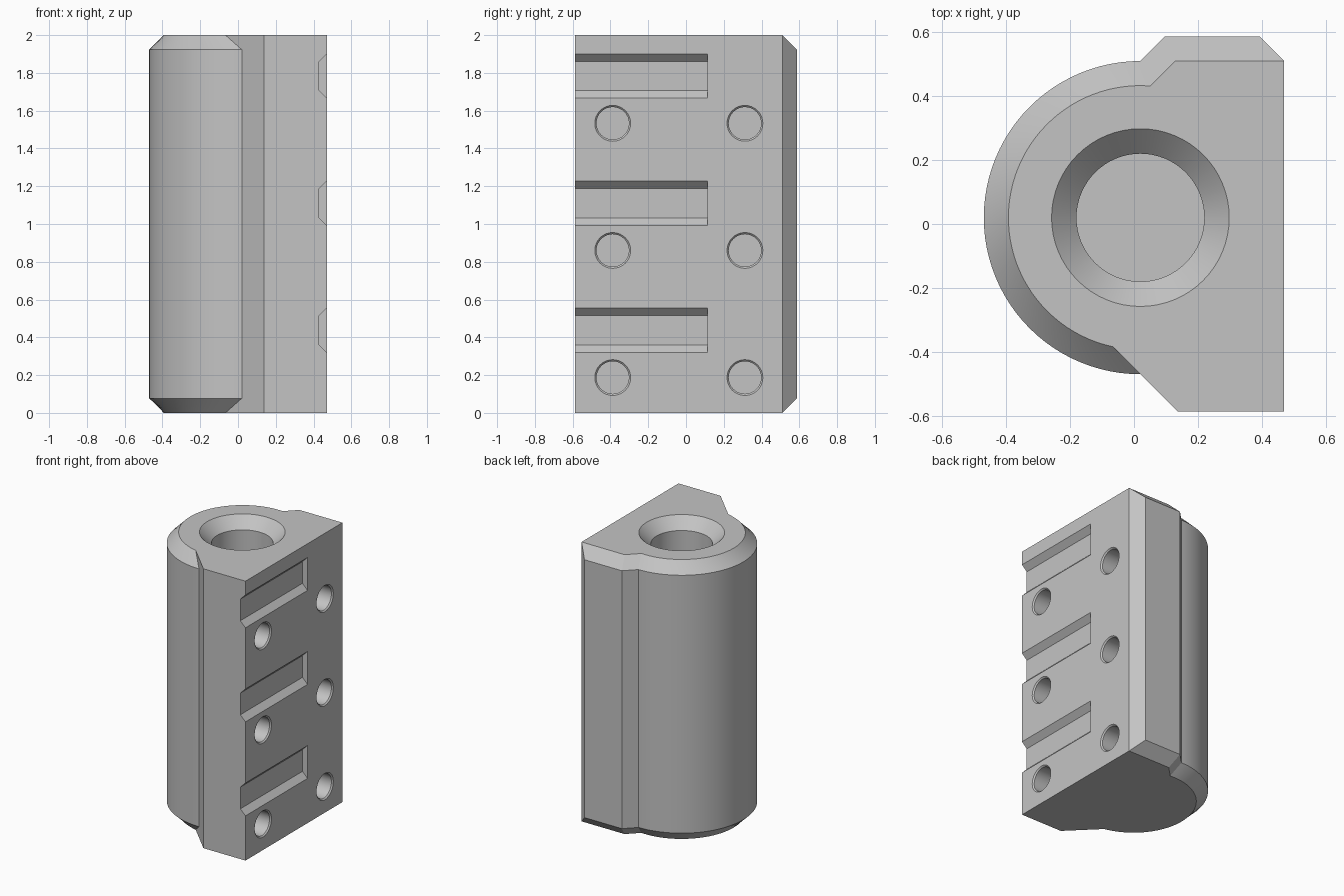
import bpy, bmesh
from math import cos, sin, radians, pi

if "Cube" in bpy.data.objects:
    bpy.data.objects.remove(bpy.data.objects["Cube"])

CX, CY = 0.02, 0.02        # bore axis
R, C, H = 0.49, 0.077, 2.0  # barrel radius, chamfer, height

grey = bpy.data.materials.new("plain_grey")
grey.diffuse_color = (0.55, 0.55, 0.55, 1)
grey.use_nodes = True
grey.node_tree.nodes["Principled BSDF"].inputs["Base Color"].default_value = grey.diffuse_color


def loft(name, rings):
    """Closed solid through rings holding equal numbers of points."""
    bm = bmesh.new()
    rows = [[bm.verts.new(p) for p in ring] for ring in rings]
    n = len(rows[0])
    for a, b in zip(rows, rows[1:]):
        for i in range(n):
            j = (i + 1) % n
            bm.faces.new((a[i], a[j], b[j], b[i]))
    bm.faces.new(rows[0][::-1])
    bm.faces.new(rows[-1])
    bmesh.ops.remove_doubles(bm, verts=bm.verts, dist=1e-4)
    bmesh.ops.recalc_face_normals(bm, faces=bm.faces)
    mesh = bpy.data.meshes.new(name)
    bm.to_mesh(mesh)
    bm.free()
    mesh.materials.append(grey)
    ob = bpy.data.objects.new(name, mesh)
    bpy.context.collection.objects.link(ob)
    return ob


def section(z, r, start, end, back, n=48):
    """Barrel arc, then the front flange, then the back flange."""
    pts = []
    for i in range(n + 1):
        a = radians(start + (end - start) * i / n)
        pts.append((CX + r * cos(a), CY + r * sin(a)))
    pts += [(0.137, -0.587), (0.47, -0.587), (0.47, 0.51)] + back
    return [(x, y, z) for x, y in pts]


def wide(z):
    return section(z, R, 90, 270, [(0.393, 0.587), (0.097, 0.587)])


def narrow(z):
    return section(z, R - C, 85.72, 257.93, [(0.47, 0.51), (0.129, 0.51)])


def circle(r, n, place):
    return [place(r * cos(2 * pi * i / n), r * sin(2 * pi * i / n)) for i in range(n)]


# Main body with chamfered ends
body = loft("block_body", [narrow(0), wide(C), wide(H - C), narrow(H)])
cutters = []

# Blind vertical bore with countersink
cutters.append(loft("bore_cutter", [
    circle(r, 64, lambda u, v, z=z: (CX + u, CY + v, z))
    for r, z in ((0.20, 0.30), (0.20, H - 0.078), (0.278, H), (0.298, H + 0.02))]))

for k in range(3):
    dz = 0.673 * k
    # Tapered slot open at the front
    profile = [(0.43, 0.36), (0.43, 0.515), (0.51, 0.595), (0.51, 0.28)]
    cutters.append(loft("slot_cutter", [
        [(x, y, z + dz) for x, z in profile] for y in (-0.7, 0.115)]))
    # Two round side holes with a small edge chamfer
    for y in (-0.388, 0.312):
        cutters.append(loft("side_hole_cutter", [
            circle(r, 32, lambda u, v, x=x: (x, y + u, 0.187 + dz + v))
            for r, x in ((0.086, 0.32), (0.086, 0.461), (0.095, 0.47), (0.105, 0.48))]))

# Cut the openings
bpy.context.view_layer.objects.active = body
for cutter in cutters:
    mod = body.modifiers.new("cut", 'BOOLEAN')
    mod.operation = 'DIFFERENCE'
    mod.solver = 'EXACT'
    mod.object = cutter
    bpy.ops.object.modifier_apply(modifier=mod.name)
    bpy.data.objects.remove(cutter)

body.select_set(True)
bpy.ops.object.shade_smooth_by_angle(angle=radians(25))
